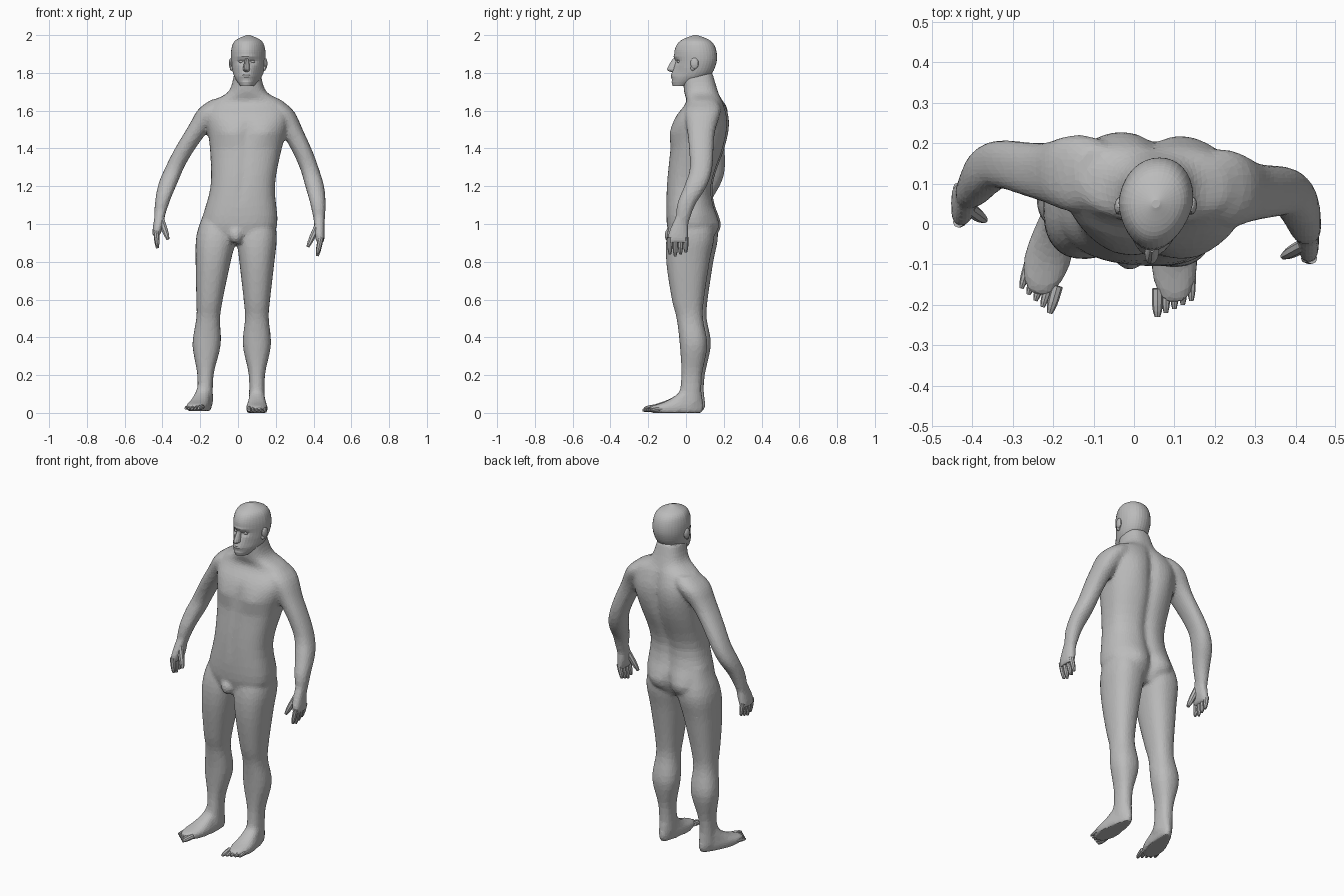
import bpy
import bmesh
from math import cos, sin, pi, exp, copysign
from mathutils import Vector, Matrix

cube = bpy.data.objects.get("Cube")
if cube:
    bpy.data.objects.remove(cube)

grey_colour = (.5, .5, .5, 1)
grey = bpy.data.materials.new("plain_grey")
grey.use_nodes = True
grey.diffuse_color = grey_colour
grey.node_tree.nodes["Principled BSDF"].inputs["Base Color"].default_value = grey_colour

# Parts with these endings are fused into one continuous body
fused_parts = ("torso", "groin", "_arm", "_palm", "_leg", "_foot")
body = bmesh.new()


def bell(value, centre, width):
    """A soft bump that is one at the centre and fades out."""
    return exp(-((value - centre) / width) ** 2)


def ramp(value, start, end):
    return max(0, min(1, (value - start) / (end - start)))


def add_object(name, mesh):
    mesh.materials.append(grey)
    obj = bpy.data.objects.new(name, mesh)
    bpy.context.collection.objects.link(obj)
    return obj


def finish(name, bm, warps):
    """Bend the vertices with each warp, then fuse the part or make it an object."""
    for vert in bm.verts:
        for warp in warps:
            vert.co = Vector(warp(*vert.co))
    bmesh.ops.recalc_face_normals(bm, faces=bm.faces)
    mesh = bpy.data.meshes.new(name)
    bm.to_mesh(mesh)
    bm.free()
    if name.endswith(fused_parts):
        body.from_mesh(mesh)
        bpy.data.meshes.remove(mesh)
    else:
        add_object(name, mesh)


def skin(name, rings, warps):
    """Bridge rings of points with quads and cap both ends."""
    bm = bmesh.new()
    loops = [[bm.verts.new(point) for point in ring] for ring in rings]
    for low, high in zip(loops, loops[1:]):
        for i in range(len(low)):
            bm.faces.new((low[i - 1], low[i], high[i], high[i - 1]))
    bm.faces.new(loops[0])
    bm.faces.new(loops[-1])
    finish(name, bm, warps)


def refine(sections, steps):
    """Smooth curve through the given sections."""
    points = [Vector(section) for section in sections]
    padded = [points[0], *points, points[-1]]
    result = []
    for before, start, end, after in zip(padded, padded[1:], padded[2:], padded[3:]):
        leave, arrive = (end - before) / 2, (after - start) / 2
        for step in range(steps):
            t = step / steps
            ease = t * t * (3 - 2 * t)
            result.append(start.lerp(end, ease) + leave * t * (1 - t) ** 2 - arrive * t * t * (1 - t))
    return result + [points[-1]]


def loft(name, sections, warps=(), sides=24, steps=4, power=2.3):
    """Sections are (height, half width, centre y, half depth)."""
    rings = []
    for height, width, middle, depth in refine(sections, steps):
        ring = []
        for i in range(sides):
            angle = 2 * pi * i / sides
            across, along = (copysign(abs(value) ** (2 / power), value)
                             for value in (cos(angle), sin(angle)))
            ring.append((across * width, middle + along * depth, height))
        rings.append(ring)
    skin(name, rings, warps)


def finger(name, root, tip, radius, warps, sides=8, steps=5):
    """A straight round finger or toe with a blunt tip."""
    root, tip = Vector(root), Vector(tip)
    turn = (tip - root).to_track_quat('Z', 'Y')
    rings = []
    for step in range(steps + 1):
        t = step / steps
        size = radius * (1 - t ** 4 / 2)
        rings.append([root.lerp(tip, t) + turn @ Vector((size * cos(2 * pi * i / sides),
                                                         size * sin(2 * pi * i / sides), 0))
                      for i in range(sides)])
    skin(name, rings, warps)


def blob(name, centre, size, warps=()):
    bm = bmesh.new()
    place = Matrix.Translation(centre) @ Matrix.Diagonal((*size, 1))
    bmesh.ops.create_uvsphere(bm, u_segments=14, v_segments=10, radius=1, matrix=place)
    finish(name, bm, warps)


# Torso and neck, with chest, spine and seat modelled in
def torso_relief(x, y, z):
    side = abs(x)
    if y > .04:
        y -= .02 * bell(side, 0, .03) * ramp(z, .95, 1.1) * ramp(z, 1.7, 1.6)
        y += .03 * bell(side, .09, .07) * bell(z, .98, .08)
        y -= .02 * bell(side, 0, .02) * bell(z, .96, .06)
        y += .01 * bell(side, .1, .06) * bell(z, 1.5, .1)
    elif y < .02:
        y -= .015 * bell(side, .09, .07) * bell(z, 1.48, .05)
        y += .007 * bell(side, 0, .02) * ramp(z, 1.1, 1.2) * ramp(z, 1.6, 1.5)
    return x, y, z


def torso_pose(x, y, z):
    twist = .07 * x * ramp(z, 1.7, 1.6)
    return x + .05 * ramp(z, .9, 1.5), y - twist, z


loft("torso", [(.9, .15, .02, .09), (1, .2, .03, .13), (1.2, .17, .02, .12), (1.4, .19, .06, .14),
               (1.55, .22, .08, .14), (1.64, .2, .1, .1), (1.7, .1, .08, .09), (1.8, .07, .06, .08)],
     [torso_relief, torso_pose], sides=48, power=2.5)
blob("groin", (-.01, -.075, .94), (.04, .04, .045))


# Head and face
def head_relief(x, y, z):
    x *= 1 - .2 * ramp(y, .05, -.07)
    if y < 0:
        side = abs(x)
        y += .013 * bell(side, .03, .017) * bell(z, 1.86, .012)
        y -= .005 * bell(side, 0, .05) * bell(z, 1.885, .01)
        y += .008 * bell(side, .055, .02) * bell(z, 1.8, .03)
        y += .006 * bell(side, 0, .04) * bell(z, 1.765, .008)
    return x, y, z


def head_pose(x, y, z):
    return x + .05 + .08 * y, y, z


loft("head", [(1.73, .04, -.03, .04), (1.78, .075, .02, .1), (1.85, .09, .05, .11),
              (1.92, .09, .05, .11), (1.97, .07, .05, .08), (2, .01, .05, .01)],
     [head_relief, head_pose], sides=36, steps=6, power=2.1)
loft("nose", [(1.805, .01, -.05, .03), (1.82, .018, -.07, .03), (1.875, .01, -.05, .02)],
     [head_pose], sides=12, power=2)
for name, height in (("upper_lip", 1.788), ("lower_lip", 1.779)):
    blob(name, (0, -.068, height), (.023, .012, .006), [head_pose])


# Right limbs are mirrored and re-posed copies of the left ones
def arm_path(x, y, z):
    return x + .43 - .6 * (z - 1) * abs(z - 1), y, z


def leg_path(x, y, z):
    return x + .1, y, z


def foot_taper(x, y, z):
    return x * (.6 + .4 * ramp(y, .1, -.1)), y, z


def right_arm(x, y, z):
    return (.08 - x - .12 * max(0, 1.55 - z), y + .03 + .06 * ramp(z, 1.65, 1.1),
            z + .05 * (1.66 - z))


def right_leg(x, y, z):
    return -x - .075 * (1 - min(z / 1.05, 1) ** 2), y + .01 + .01 * ramp(z, 0, .4), z


def right_foot(x, y, z):
    ankle = Vector((-.175, .05, 0))
    return ankle + Matrix.Rotation(-.28, 3, 'Z') @ (Vector((x, y, z + .01)) - ankle)


for side, sign in (("left", 1), ("right", -1)):
    right = side == "right"
    arm_pose = [right_arm] if right else []
    leg_pose = [right_leg] if right else []
    foot_pose = [right_leg, right_foot] if right else []

    blob(side + "_eye", (sign * .03, -.036, 1.86), (.014, .012, .008), [head_pose])
    blob(side + "_ear", (sign * .09, .045, 1.85), (.012, .022, .03), [head_pose])
    blob(side + "_ear_lobe", (sign * .086, .036, 1.825), (.01, .012, .014), [head_pose])

    # Arm from shoulder to wrist
    arm = [(1.66, .05, .1), (1.6, .08, .09), (1.48, .06, .08), (1.3, .05, .08),
           (1.2, .05, .05), (1.1, .04, 0), (1, .027, -.02)]
    loft(side + "_arm", [(height, width, middle, width * 1.2) for height, width, middle in arm],
         [arm_path] + arm_pose)

    # Hand with four fingers and a thumb
    loft(side + "_palm", [(1.05, .027, -.02, .03), (.95, .027, -.04, .053), (.9, .02, -.042, .053)],
         [arm_path] + arm_pose, power=2.6)
    for i, name in enumerate(("index", "middle", "ring", "little")):
        y = .028 * i - .085
        finger(f"{side}_{name}_finger", (.44, y, .93), (.42, y, .83 + .01 * abs(i - 1)), .014, arm_pose)
    finger(side + "_thumb", (.425, -.05, 1), (.37, -.08, .88), .017, arm_pose)

    # Leg from hip to ankle
    loft(side + "_leg", [(1.1, .07, .03, .08), (.95, .105, .025, .125), (.8, .093, .01, .115),
                         (.6, .07, .01, .085), (.5, .063, .02, .07), (.36, .075, .04, .073),
                         (.2, .043, .03, .055), (.05, .043, .02, .06)], [leg_path] + leg_pose)

    # Foot with five toes
    loft(side + "_foot", [(0, .055, -.05, .135), (.03, .06, -.05, .145), (.06, .055, -.01, .1),
                          (.1, .05, .02, .065), (.13, .04, .02, .05)],
         [foot_taper, leg_path] + foot_pose, power=2.5)
    for i, name in enumerate(("big", "second", "third", "fourth", "little")):
        x, y = .058 + .021 * i, .01 * i - .23
        finger(f"{side}_{name}_toe", (x, y + .07, .022), (x, y, .014), .011 if i else .014, foot_pose)

# Fuse and soften the joints, then reduce to broad flat facets
body_mesh = bpy.data.meshes.new("body")
body.to_mesh(body_mesh)
body.free()
figure = add_object("body", body_mesh)
fuse = figure.modifiers.new("fuse", 'REMESH')
fuse.mode = 'VOXEL'
fuse.voxel_size = .01
soften = figure.modifiers.new("soften", 'SMOOTH')
soften.factor = .5
soften.iterations = 8
facet = figure.modifiers.new("facet", 'DECIMATE')
facet.ratio = .25
